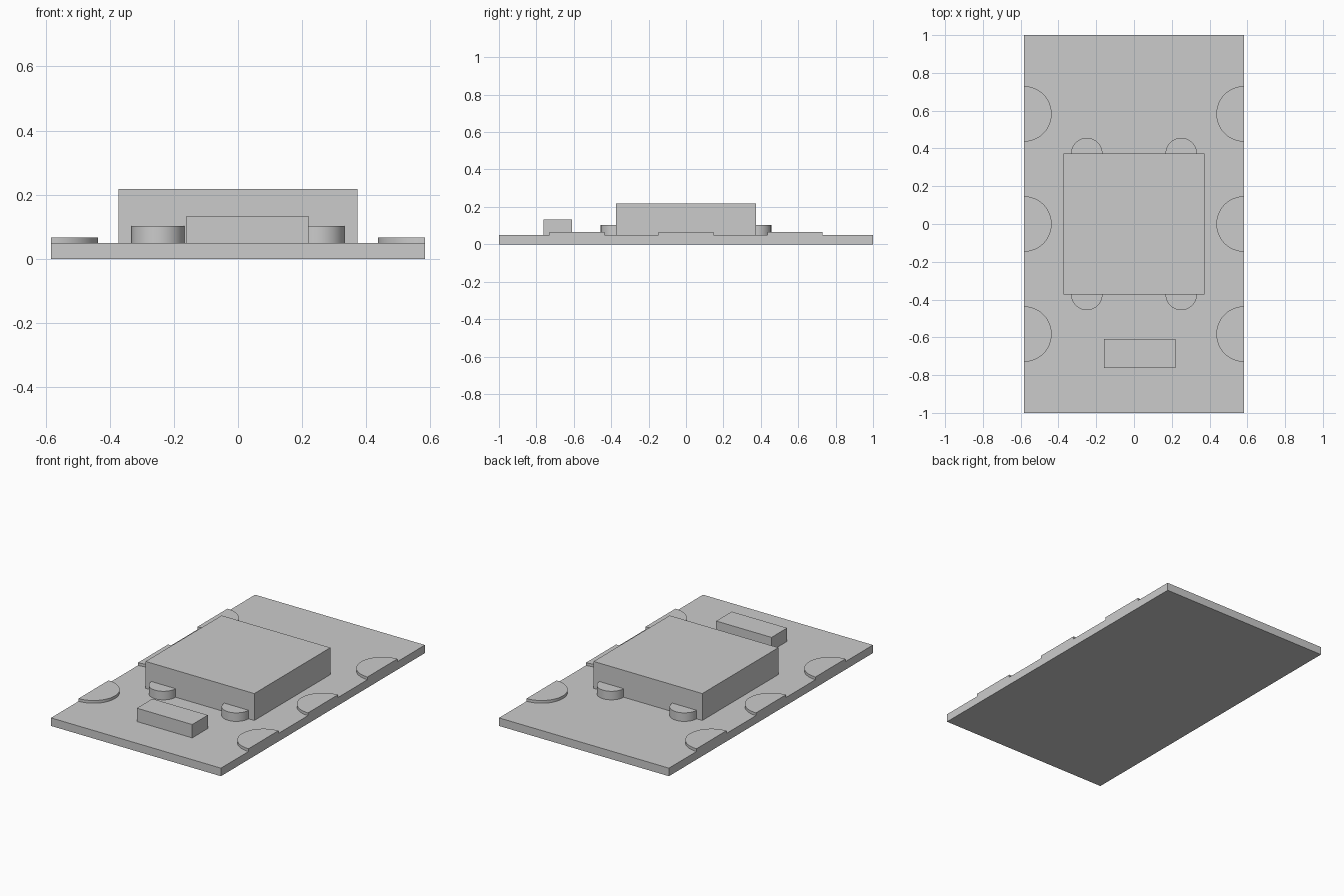
import bpy, bmesh
from math import pi, sin, cos, radians

if "Cube" in bpy.data.objects:
    bpy.data.objects.remove(bpy.data.objects["Cube"])

BOARD_X, BOARD_TOP, CHIP = 0.583, 0.05, 0.373


def extrude_profile(name, points, z0, z1, smooth=False):
    """Raise a flat outline into a solid between two heights."""
    bm = bmesh.new()
    base = bm.faces.new([bm.verts.new((x, y, z0)) for x, y in points])
    top = bmesh.ops.extrude_face_region(bm, geom=[base], use_keep_orig=True)["geom"]
    verts = [g for g in top if isinstance(g, bmesh.types.BMVert)]
    bmesh.ops.translate(bm, verts=verts, vec=(0, 0, z1 - z0))
    bmesh.ops.recalc_face_normals(bm, faces=bm.faces)
    mesh = bpy.data.meshes.new(name)
    bm.to_mesh(mesh)
    bm.free()
    obj = bpy.data.objects.new(name, mesh)
    bpy.context.collection.objects.link(obj)
    if smooth:
        bpy.ops.object.select_all(action='DESELECT')
        obj.select_set(True)
        bpy.context.view_layer.objects.active = obj
        bpy.ops.object.shade_smooth_by_angle(angle=radians(30))
    return obj


def block(name, x0, x1, y0, y1, z0, z1):
    return extrude_profile(name, [(x0, y0), (x1, y0), (x1, y1), (x0, y1)], z0, z1)


def half_disc(name, cx, cy, radius, facing, z0, z1, steps=24):
    """Half cylinder whose round side points along the facing angle."""
    angles = [facing - pi / 2 + pi * i / steps for i in range(steps + 1)]
    pts = [(cx + radius * cos(a), cy + radius * sin(a)) for a in angles]
    return extrude_profile(name, pts, z0, z1, smooth=True)


# Board, main chip and small component
block("circuit_board", -BOARD_X, BOARD_X, -1, 1, 0, BOARD_TOP)
block("main_chip", -CHIP, CHIP, -CHIP, CHIP, BOARD_TOP, 0.217)
block("small_component", -0.16, 0.22, -0.763, -0.61, BOARD_TOP, 0.133)

# Contact pads along both long edges
for y in (-0.583, 0, 0.583):
    half_disc("left_edge_pad", -BOARD_X, y, 0.147, 0, BOARD_TOP, 0.067)
    half_disc("right_edge_pad", BOARD_X, y, 0.147, pi, BOARD_TOP, 0.067)

# Rounded tabs at the front and back of the chip
for x in (-0.25, 0.25):
    half_disc("front_chip_tab", x, -CHIP, 0.083, -pi / 2, BOARD_TOP, 0.103)
    half_disc("back_chip_tab", x, CHIP, 0.083, pi / 2, BOARD_TOP, 0.103)
